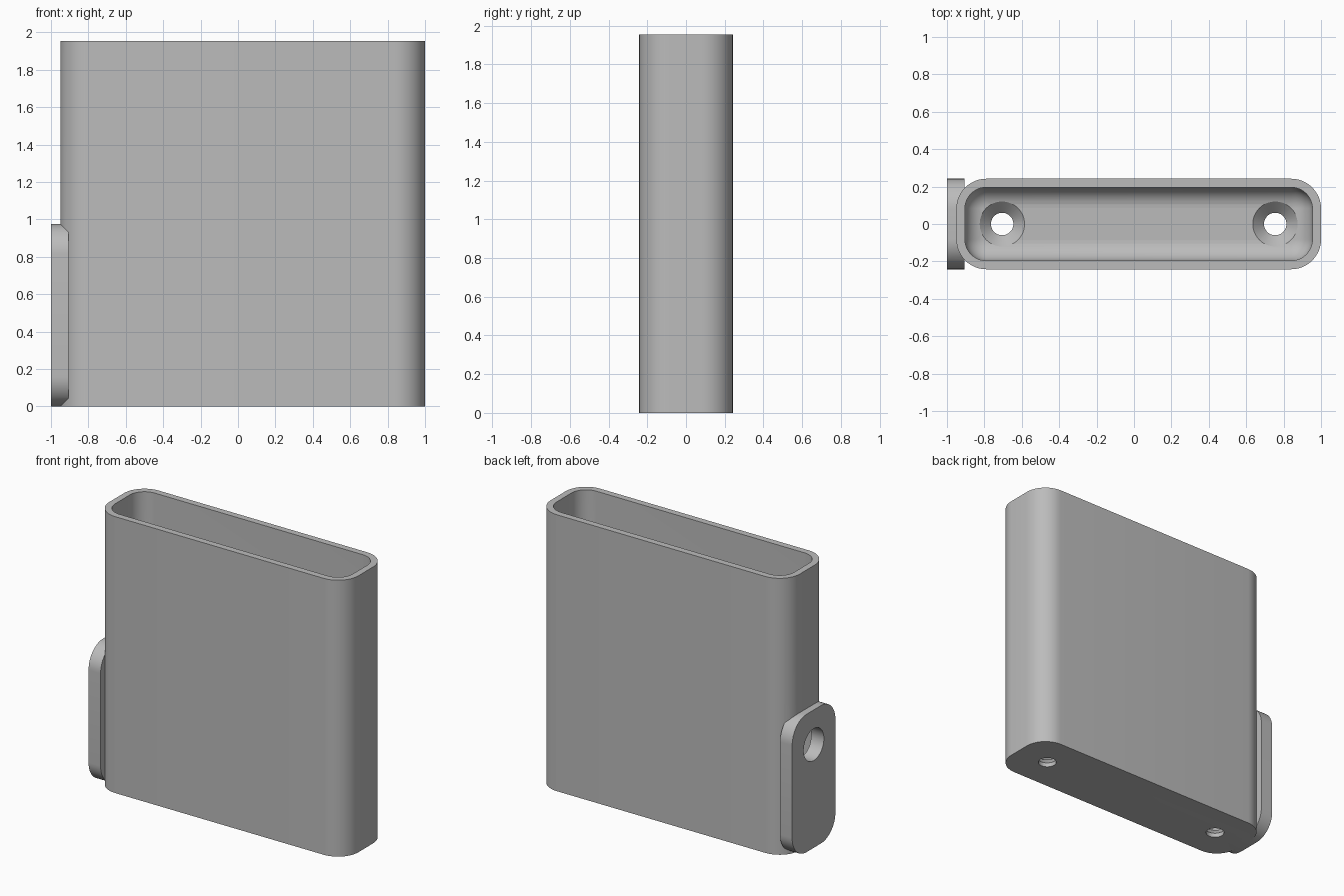
import bpy, bmesh, math
from mathutils import Matrix, Vector

cube = bpy.data.objects.get("Cube")
if cube:
    bpy.data.objects.remove(cube, do_unlink=True)

grey = bpy.data.materials.new("light_grey")
grey.use_nodes = True
grey.diffuse_color = (0.5, 0.5, 0.5, 1)
grey.node_tree.nodes["Principled BSDF"].inputs["Base Color"].default_value = (0.5, 0.5, 0.5, 1)

# Main dimensions
HALF_Y, HEIGHT, RADIUS, WALL = 0.242, 1.955, 0.16, 0.046
MID_X, HALF_X = 0.025, 0.975
FLOOR, FILLET = 0.09, 0.11
PLATE_H, PLATE_BACK = 0.975, -0.906


def rounded_rect(half_a, half_b, radius, z, steps=12):
    """Closed loop of points for a rounded rectangle centred on the origin."""
    loop = []
    for corner, (sa, sb) in enumerate([(1, 1), (-1, 1), (-1, -1), (1, -1)]):
        for i in range(steps + 1):
            t = (corner + i / steps) * math.pi / 2
            loop.append(Vector((sa * (half_a - radius) + radius * math.cos(t),
                                sb * (half_b - radius) + radius * math.sin(t), z)))
    return loop


def circle(radius, z, steps=48):
    turn = 2 * math.pi / steps
    return [Vector((radius * math.cos(i * turn), radius * math.sin(i * turn), z))
            for i in range(steps)]


def loft(name, loops, matrix):
    """Solid skinned through matching loops and capped at both ends."""
    bm = bmesh.new()
    rings = [[bm.verts.new(matrix @ p) for p in loop] for loop in loops]
    n = len(rings[0])
    for low, high in zip(rings, rings[1:]):
        for i in range(n):
            j = (i + 1) % n
            bm.faces.new((low[i], low[j], high[j], high[i]))
    bm.faces.new(rings[0][::-1])
    bm.faces.new(rings[-1])
    bmesh.ops.recalc_face_normals(bm, faces=bm.faces)
    mesh = bpy.data.meshes.new(name)
    bm.to_mesh(mesh)
    bm.free()
    mesh.materials.append(grey)
    obj = bpy.data.objects.new(name, mesh)
    bpy.context.collection.objects.link(obj)
    return obj


def combine(target, tool, operation):
    """Apply a boolean and remove the tool object."""
    tool.hide_render = True
    mod = target.modifiers.new(operation, "BOOLEAN")
    mod.operation, mod.solver, mod.object = operation, "EXACT", tool
    bpy.context.view_layer.objects.active = target
    bpy.ops.object.modifier_apply(modifier=mod.name)
    bpy.data.objects.remove(tool, do_unlink=True)


# Upright sleeve body
centre = Matrix.Translation((MID_X, 0, 0))
body = loft("holder_body", [rounded_rect(HALF_X, HALF_Y, RADIUS, z) for z in (0, HEIGHT)], centre)

# Mounting plate on the right end, its thickness running along x
sideways = Matrix.Translation((0, 0, PLATE_H / 2)) @ Matrix.Rotation(math.pi / 2, 4, "Y")
plate = loft("mounting_plate",
             [rounded_rect(PLATE_H / 2, HALF_Y, RADIUS, x) for x in (-1, PLATE_BACK)], sideways)
combine(body, plate, "UNION")

# Open pocket with a filleted floor
pocket = []
for i in range(9):
    t = i / 8 * math.pi / 2
    inset = WALL + FILLET * (1 - math.sin(t))
    pocket.append(rounded_rect(HALF_X - inset, HALF_Y - inset, RADIUS - inset,
                               FLOOR + FILLET * (1 - math.cos(t))))
pocket.append(rounded_rect(HALF_X - WALL, HALF_Y - WALL, RADIUS - WALL, HEIGHT + 0.1))
combine(body, loft("pocket_cutter", pocket, centre), "DIFFERENCE")

# Countersunk screw holes in the floor
for side in (-1, 1):
    rings = [circle(r, z) for r, z in ((0.06, -0.1), (0.06, 0.03), (0.12, 0.09), (0.12, 0.2))]
    place = Matrix.Translation((MID_X + side * 0.73, 0, 0))
    combine(body, loft("screw_cutter", rings, place), "DIFFERENCE")

# Round hole through the plate and the wall behind it
bore = Matrix.Translation((0, 0, 0.73)) @ Matrix.Rotation(math.pi / 2, 4, "Y")
combine(body, loft("bore_cutter", [circle(0.113, x) for x in (-1.1, -0.8)], bore), "DIFFERENCE")

# Smooth curves, crisp edges
bpy.ops.object.select_all(action="DESELECT")
body.select_set(True)
bpy.context.view_layer.objects.active = body
bpy.ops.object.shade_smooth_by_angle(angle=math.radians(25))
